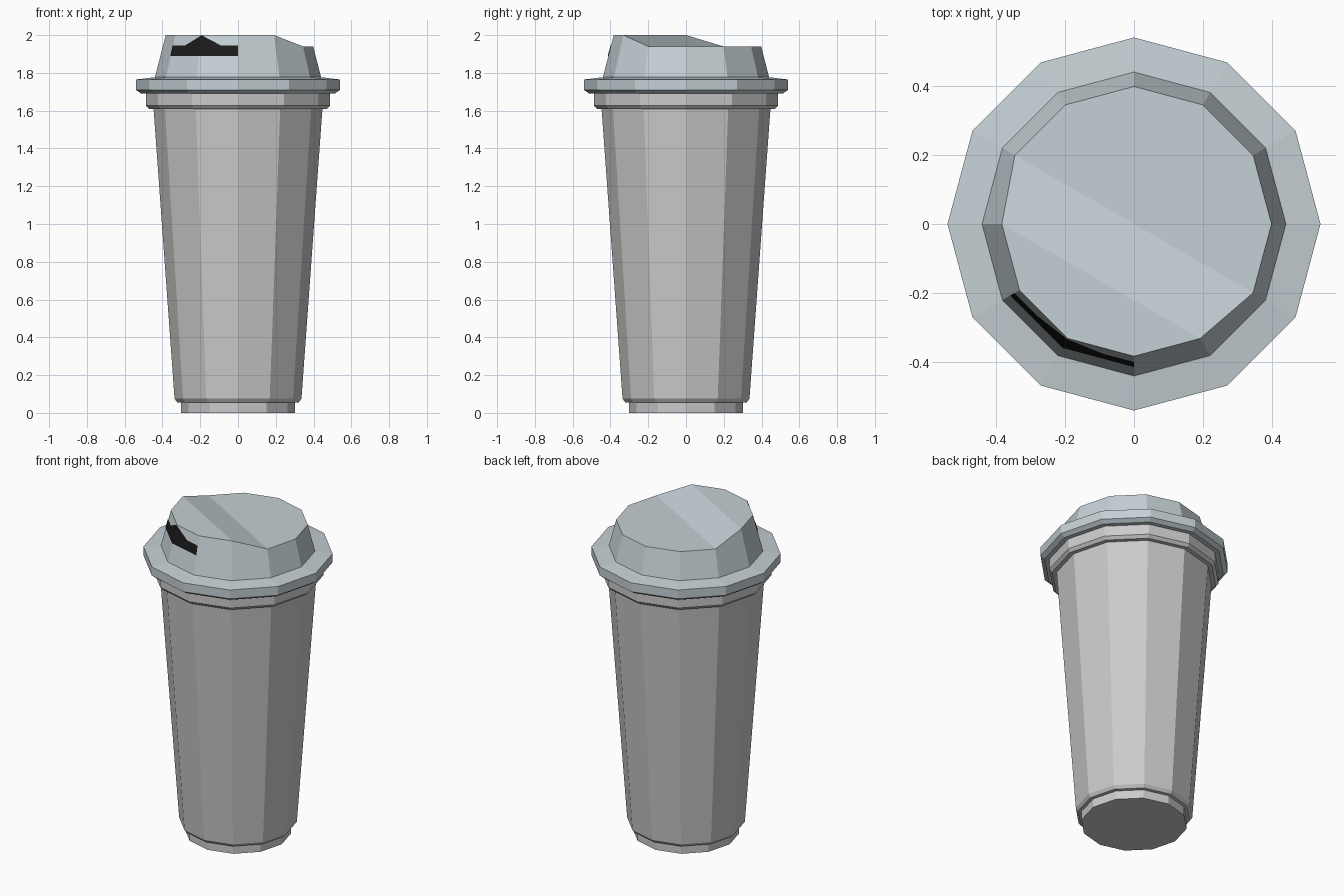
import bpy, bmesh, math

if "Cube" in bpy.data.objects:
    bpy.data.objects.remove(bpy.data.objects["Cube"])

SIDES = 12


def material(name, rgb):
    m = bpy.data.materials.new(name)
    m.diffuse_color = (*rgb, 1)
    m.use_nodes = True
    m.node_tree.nodes["Principled BSDF"].inputs["Base Color"].default_value = m.diffuse_color
    return m


def add_object(name, bm, mat=None):
    mesh = bpy.data.meshes.new(name)
    bm.to_mesh(mesh)
    bm.free()
    ob = bpy.data.objects.new(name, mesh)
    bpy.context.collection.objects.link(ob)
    if mat:
        mesh.materials.append(mat)
    return ob


def lathe(profile):
    """Twelve-sided turned solid; returns the bmesh and its rings of vertices."""
    bm = bmesh.new()
    rings = []
    for r, z in profile:
        rings.append([bm.verts.new((r * math.cos(math.tau * k / SIDES),
                                    r * math.sin(math.tau * k / SIDES), z))
                      for k in range(SIDES)])
    for a, b in zip(rings, rings[1:]):
        for k in range(SIDES):
            n = (k + 1) % SIDES
            bm.faces.new((a[k], a[n], b[n], b[k]))
    bm.faces.new(rings[0][::-1])
    return bm, rings


def dome_radius(z):
    return 0.44 - (z - 1.777) * 0.257


# Cup: recessed foot, tapered body, rolled rim
bm, rings = lathe([(0.303, 0), (0.303, 0.054), (0.322, 0.056), (0.336, 0.075),
                   (0.447, 1.61), (0.472, 1.61), (0.488, 1.628), (0.488, 1.692)])
bm.faces.new(rings[-1])
add_object("cup", bm)

# Lid: flange and dome, with a raised drinking side
HIGH, LOW = 2.0, 1.94
bm, rings = lathe([(0.488, 1.692), (0.515, 1.692), (0.54, 1.71), (0.54, 1.765),
                   (0.44, 1.777), (dome_radius(LOW), LOW)])
top = rings[-1]
for k in range(6, 11):
    s = dome_radius(HIGH) / dome_radius(LOW)
    top[k].co = (top[k].co.x * s, top[k].co.y * s, HIGH)
bm.faces.new(top[6:11])                          # raised lip
bm.faces.new((top[5], top[6], top[10], top[11]))  # slope
bm.faces.new([top[11]] + top[0:6])               # low deck
add_object("lid", bm, material("lid_grey", (0.56, 0.63, 0.66)))

# Sip opening: dark patch bent round two dome sides, with a central peak
bm = bmesh.new()


def on_dome(u, z):
    """Point on the dome; u runs -1..1 over the two sides around the 240 degree edge."""
    r = dome_radius(z) + 0.003
    mid, end = math.radians(240), math.radians(240 + math.copysign(30, u))
    t = abs(u)
    return bm.verts.new((r * (math.cos(mid) * (1 - t) + math.cos(end) * t),
                         r * (math.sin(mid) * (1 - t) + math.sin(end) * t), z))


bottom, upper = 1.89, 1.945
b_mid, peak = on_dome(0, bottom), on_dome(0, 1.999)
for side in (-1, 1):
    loop = [b_mid, on_dome(side, bottom), on_dome(side, upper),
            on_dome(side * 0.55, upper), peak]
    bm.faces.new(loop if side > 0 else loop[::-1])
add_object("sip_opening", bm, material("black", (0.01, 0.01, 0.01)))
